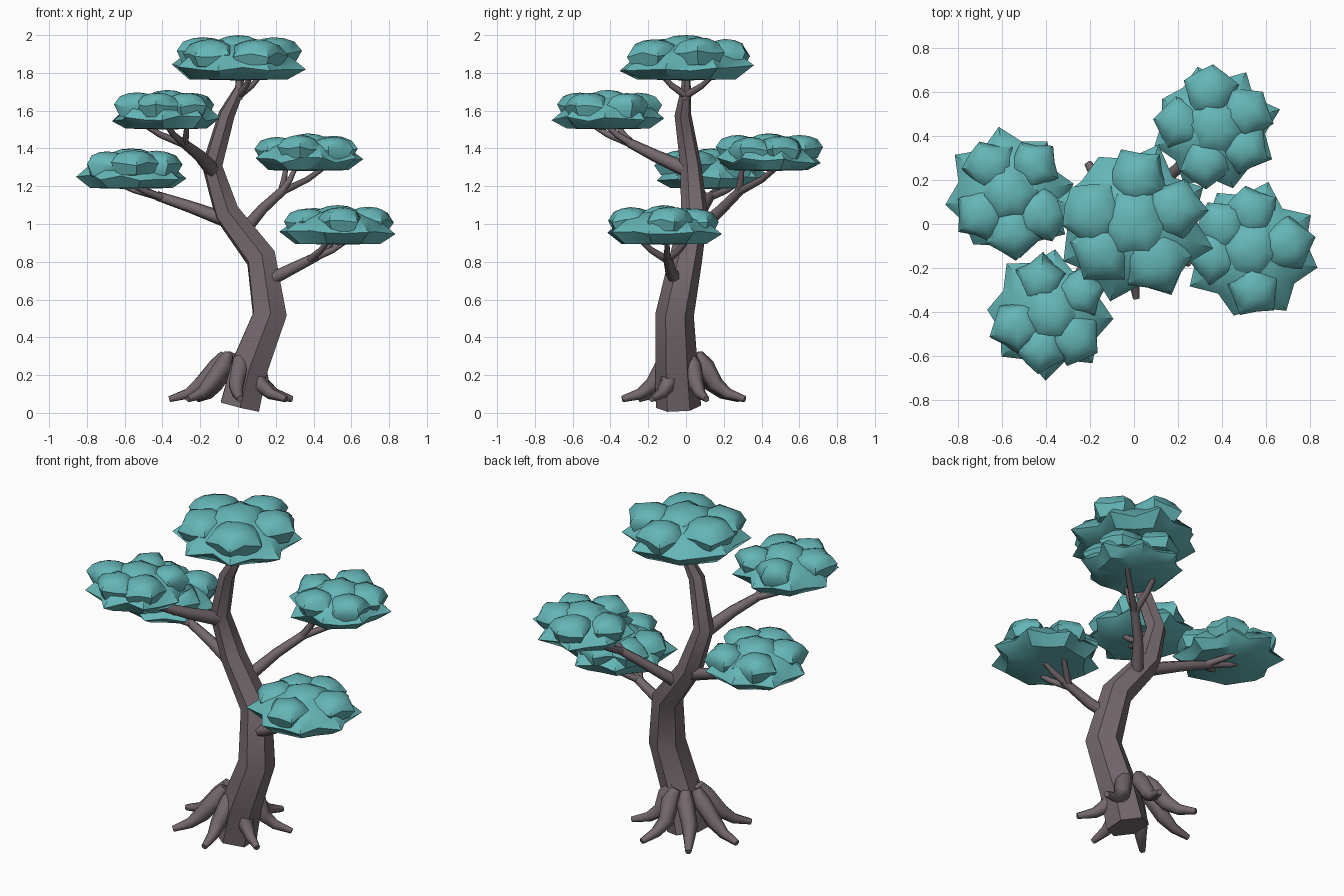
import bpy, bmesh, math, random
from mathutils import Vector

random.seed(11)
cube = bpy.data.objects.get("Cube")
if cube:
    bpy.data.objects.remove(cube, do_unlink=True)


def material(name, rgb):
    mat = bpy.data.materials.new(name)
    mat.use_nodes = True
    mat.diffuse_color = (*rgb, 1)
    mat.node_tree.nodes["Principled BSDF"].inputs["Base Color"].default_value = (*rgb, 1)
    return mat


BARK = material("grey brown bark", (0.175, 0.14, 0.155))
LEAF = material("teal foliage", (0.13, 0.465, 0.475))


def finish(name, bm, mat, angle):
    bmesh.ops.recalc_face_normals(bm, faces=bm.faces)
    mesh = bpy.data.meshes.new(name)
    bm.to_mesh(mesh)
    bm.free()
    mesh.shade_smooth()
    mesh.set_sharp_from_angle(angle=math.radians(angle))
    mesh.materials.append(mat)
    obj = bpy.data.objects.new(name, mesh)
    bpy.context.collection.objects.link(obj)


def bridge(bm, a, b):
    n = len(a)
    for i in range(n):
        j = (i + 1) % n
        bm.faces.new((a[i], a[j], b[j], b[i]))


def add_tube(bm, path, sides):
    """Tapered limb along (x, y, z, radius) points, capped at both ends."""
    pts = [Vector(p[:3]) for p in path]
    prev, frame = None, None
    for i, p in enumerate(pts):
        d = (pts[min(i + 1, len(pts) - 1)] - pts[max(i - 1, 0)]).normalized()
        if frame is None:
            frame = Vector((1, 0, 0)) if abs(d.x) < 0.8 else Vector((0, 1, 0))
        frame = (frame - d * frame.dot(d)).normalized()
        other = d.cross(frame)
        ring = []
        for k in range(sides):
            t = math.tau * (k + 0.5) / sides
            ring.append(bm.verts.new(p + (frame * math.cos(t) + other * math.sin(t)) * path[i][3]))
        if prev:
            bridge(bm, prev, ring)
        else:
            bm.faces.new(ring[::-1])
        prev = ring
    bm.faces.new(prev)


def add_lobe(bm, c, r, h, tips, rim):
    """Shallow leaf dome with a pointed, wavy rim; c is the bottom centre."""
    n, turn = tips * 2, random.uniform(0, math.tau)
    spread = [random.uniform(0.98, 1.1) if k % 2 == 0 else random.uniform(0.78, 0.88) for k in range(n)]
    lift = [random.uniform(-0.09, 0.09) * h for _ in range(n)]
    prev = None
    # each level: size, height, how strongly it follows the pointed rim
    for size, z, follow in ((0.76, 0.03, 0.5), (1, rim, 1), (0.76, rim + 0.35, 0.6), (0.4, 0.94, 0.3)):
        ring = []
        for k in range(n):
            t = turn + math.tau * k / n
            rad = r * size * (1 + (spread[k] - 1) * follow)
            wave = lift[k] * follow if z > 0.1 else 0
            ring.append(bm.verts.new((c[0] + rad * math.cos(t), c[1] + rad * math.sin(t),
                                      c[2] + z * h + wave)))
        if prev:
            bridge(bm, prev, ring)
        else:
            bottom = bm.verts.new((c[0], c[1], c[2]))
            for k in range(n):
                bm.faces.new((bottom, ring[(k + 1) % n], ring[k]))
        prev = ring
    top = bm.verts.new((c[0], c[1], c[2] + h))
    for k in range(n):
        bm.faces.new((top, prev[k], prev[(k + 1) % n]))


def canopy(name, x, y, z, r, h, angles):
    """Wide star-shaped pad with overlapping smaller domes on top."""
    bm = bmesh.new()
    add_lobe(bm, (x, y, z), r, h * 0.86, 8, 0.33)
    add_lobe(bm, (x, y, z + h * 0.45), r * 0.48, h * 0.55, 6, 0.42)
    for a in angles:
        t = math.radians(a)
        d = r * random.uniform(0.54, 0.6)
        add_lobe(bm, (x + d * math.cos(t), y + d * math.sin(t), z + h * random.uniform(0.27, 0.33)),
                 r * random.uniform(0.4, 0.46), h * 0.63, 5, 0.45)
    finish(name, bm, LEAF, 45)


def branch(name, limb, fork, twigs):
    """A limb that splits at its end into thin twigs."""
    bm = bmesh.new()
    add_tube(bm, limb, 6)
    fx, fy, fz, fr = fork
    for tx, ty, tz in twigs:
        mid = ((fx + tx) / 2, (fy + ty) / 2, fz + (tz - fz) * 0.4, fr * 0.8)
        add_tube(bm, [fork, mid, (tx, ty, tz, fr * 0.5)], 6)
    finish(name, bm, BARK, 62)


# Curving trunk
bm = bmesh.new()
add_tube(bm, [(0.01, -0.04, 0.033, 0.12), (0.06, -0.05, 0.24, 0.112), (0.168, -0.06, 0.52, 0.102),
              (0.122, 0.0, 0.82, 0.087), (-0.06, 0.045, 1.06, 0.072), (-0.137, 0.025, 1.31, 0.057),
              (-0.06, -0.017, 1.58, 0.045), (0.01, 0.0, 1.72, 0.027), (0.01, 0.0, 1.82, 0.02)], 6)
finish("trunk", bm, BARK, 55)

# Roots spread evenly around the foot
for i in range(7):
    t = math.radians(174) + math.tau * i / 7
    bm = bmesh.new()
    path = []
    for d, z, r in ((0.07, 0.31, 0.03), (0.11, 0.25, 0.05), (0.17, 0.15, 0.044),
                    (0.24, 0.1, 0.03), (0.335, 0.073, 0.017)):
        path.append((-0.03 + d * math.cos(t) + 0.03 * (z > 0.2), d * math.sin(t) - 0.005, z, r))
    add_tube(bm, path, 6)
    finish(f"root_{i + 1}", bm, BARK, 62)

# Branches, each carrying one canopy
branch("left_branch", [(0.14, -0.04, 0.69, 0.036), (0.25, -0.08, 0.745, 0.032), (0.42, -0.1, 0.83, 0.024)],
       (0.38, -0.1, 0.81, 0.021), [(0.62, -0.1, 0.94), (0.5, -0.27, 0.94), (0.54, 0.03, 0.94)])
branch("back_left_branch", [(0.02, 0.05, 0.95, 0.036), (0.13, 0.19, 1.08, 0.028), (0.24, 0.29, 1.18, 0.024)],
       (0.23, 0.28, 1.17, 0.021), [(0.5, 0.52, 1.33), (0.32, 0.3, 1.33), (0.26, 0.53, 1.34)])
branch("right_branch", [(-0.06, 0.04, 1.02, 0.04), (-0.25, 0.09, 1.09, 0.032), (-0.43, 0.13, 1.15, 0.025)],
       (-0.4, 0.12, 1.14, 0.021), [(-0.7, 0.2, 1.24), (-0.6, 0.0, 1.23), (-0.56, 0.3, 1.23)])
branch("front_right_branch", [(-0.13, 0.02, 1.28, 0.042), (-0.2, -0.16, 1.36, 0.033), (-0.29, -0.3, 1.43, 0.025)],
       (-0.28, -0.28, 1.42, 0.021), [(-0.54, -0.38, 1.55), (-0.27, -0.45, 1.55), (-0.4, -0.54, 1.55)])
branch("top_branch", [(0.0, 0.0, 1.66, 0.026), (0.01, 0.0, 1.8, 0.02)],
       (0.005, 0.0, 1.68, 0.02), [(0.14, 0.17, 1.81), (0.08, -0.15, 1.81)])

# Foliage pads
canopy("top_canopy", 0.0, 0.0, 1.76, 0.35, 0.24, (85, 20, -60, 222, 165))
canopy("front_right_canopy", -0.38, -0.41, 1.5, 0.28, 0.21, (105, 200, -45, 35, 255))
canopy("right_canopy", -0.565, 0.135, 1.185, 0.285, 0.215, (50, 125, 215, 275, 325))
canopy("back_left_canopy", 0.37, 0.435, 1.28, 0.28, 0.2, (97, 173, 255, -36, 27))
canopy("left_canopy", 0.53, -0.12, 0.89, 0.3, 0.21, (90, 10, 275, 190, 140))
